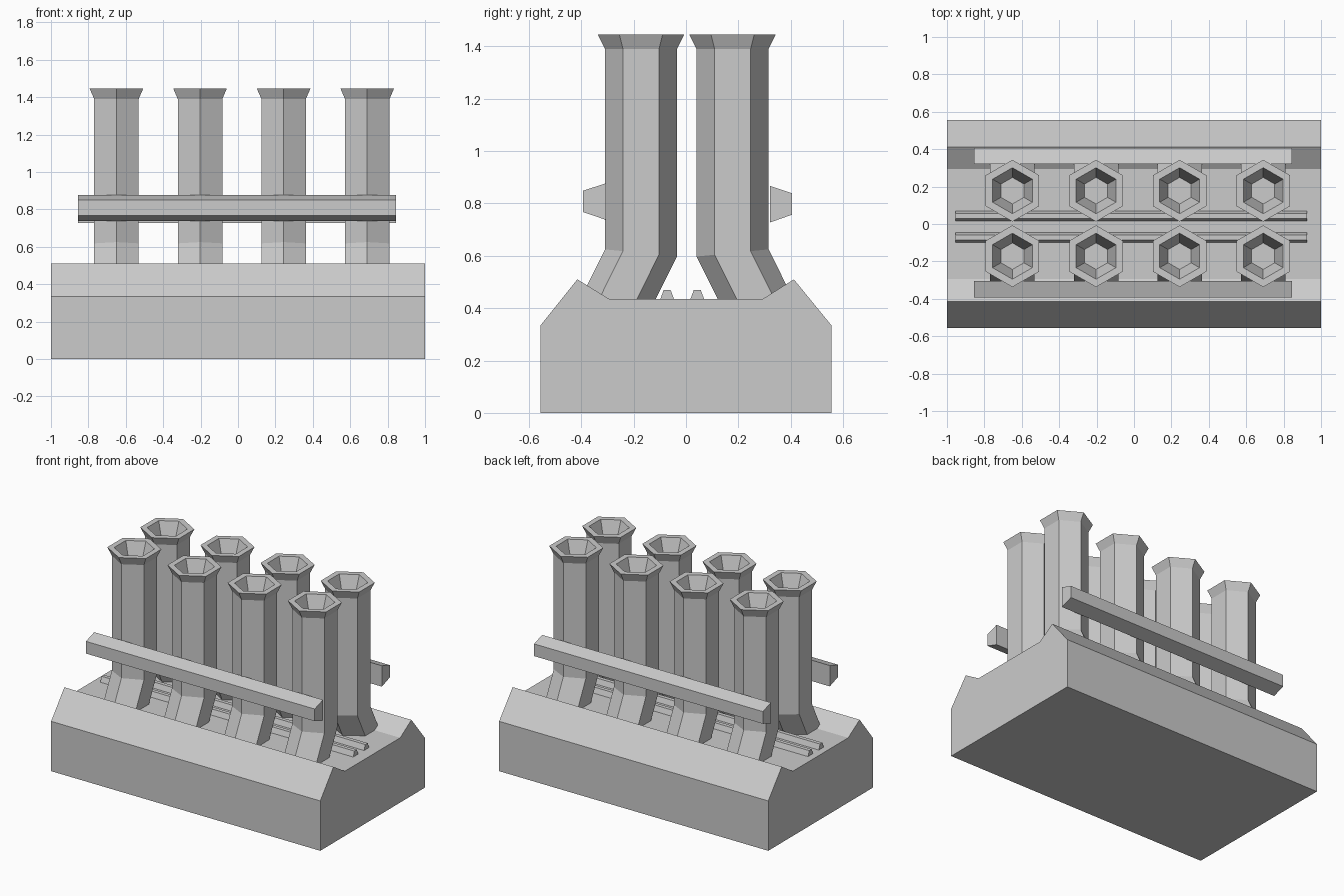
import bpy, bmesh, math

cube = bpy.data.objects.get("Cube")
if cube:
    bpy.data.objects.remove(cube, do_unlink=True)

GREY = (0.6, 0.6, 0.6, 1)
grey = bpy.data.materials.new("plain grey")
grey.use_nodes = True
grey.diffuse_color = GREY
grey.node_tree.nodes["Principled BSDF"].inputs["Base Color"].default_value = GREY


def loft(name, rings):
    """Skin a row of equal-sized rings and cap both ends."""
    bm = bmesh.new()
    rows = [[bm.verts.new(p) for p in ring] for ring in rings]
    n = len(rows[0])
    for a, b in zip(rows, rows[1:]):
        for i in range(n):
            j = (i + 1) % n
            bm.faces.new((a[i], a[j], b[j], b[i]))
    bm.faces.new(rows[0])
    bm.faces.new(rows[-1])
    bmesh.ops.recalc_face_normals(bm, faces=bm.faces)
    mesh = bpy.data.meshes.new(name)
    bm.to_mesh(mesh)
    bm.free()
    mesh.materials.append(grey)
    obj = bpy.data.objects.new(name, mesh)
    bpy.context.collection.objects.link(obj)
    return obj


def extrude_x(name, profile, x0, x1):
    return loft(name, [[(x, y, z) for y, z in profile] for x in (x0, x1)])


def pipe(name, x, side):
    """Hexagonal pipe with a mitred outward bend, flared lip and funnel mouth."""
    # height, outward offset, radius, rise and stretch across the pipe
    sections = [
        (0.40, 0.105, 0.1375, 0, 1.05),
        (0.611, 0, 0.1375, 0.1, 1),
        (1.39, 0, 0.1375, 0, 1),
        (1.445, 0, 0.165, 0, 1),
        (1.445, 0, 0.123, 0, 1),
        (1.30, 0, 0.071, 0, 1),
    ]
    rings = []
    for z, out, r, rise, stretch in sections:
        ring = []
        for k in range(6):
            a = math.radians(60 * k)
            across = r * math.cos(a)
            y = 0.003 + side * (0.175 + out + across * stretch)
            ring.append((x + r * math.sin(a), y, z + rise * across))
        rings.append(ring)
    return loft(name, rings)


# Block with raised shoulders and a shallow valley
extrude_x("engine_block", [
    (-0.555, 0), (0.555, 0), (0.555, 0.335), (0.412, 0.51),
    (0.293, 0.435), (-0.293, 0.435), (-0.415, 0.51), (-0.555, 0.335)], -1, 1)

# Two rows of four pipes
for row, side in (("front", -1), ("back", 1)):
    for i in range(4):
        pipe(f"{row}_pipe_{i + 1}", -0.65 + 0.447 * i, side)

# Tapered rails along the outside of the pipes
for name, side, inner, outer, z in (("front_rail", -1, 0.305, 0.393, 0.807),
                                    ("back_rail", 1, 0.32, 0.405, 0.797)):
    extrude_x(name, [(side * inner, z - 0.07), (side * outer, z - 0.04),
                     (side * outer, z + 0.042), (side * inner, z + 0.07)], -0.855, 0.845)

# Low ridges along the valley floor
for name, y in (("front_ridge", -0.072), ("back_ridge", 0.043)):
    extrude_x(name, [(y - 0.028, 0.43), (y + 0.028, 0.43),
                     (y + 0.013, 0.47), (y - 0.013, 0.47)], -0.955, 0.925)
